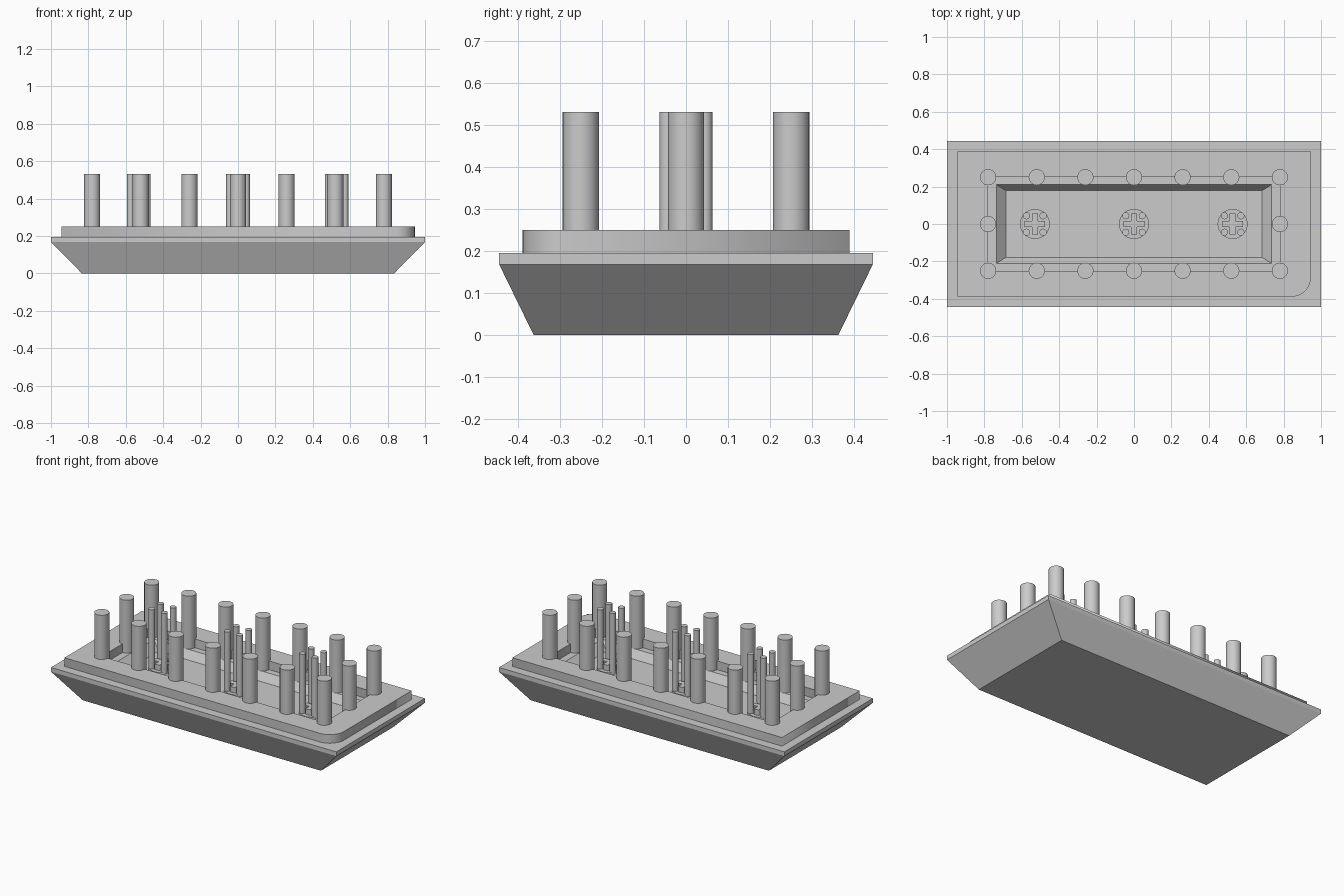
import bpy, bmesh, math

if "Cube" in bpy.data.objects:
    bpy.data.objects.remove(bpy.data.objects["Cube"], do_unlink=True)

grey = bpy.data.materials.new("plain_grey")
grey.use_nodes = True
grey.diffuse_color = (0.6, 0.6, 0.6, 1)
grey.node_tree.nodes["Principled BSDF"].inputs["Base Color"].default_value = grey.diffuse_color

FLOOR, LEDGE, RIM, TOP = 0.145, 0.195, 0.25, 0.53


def add_object(name, data):
    obj = bpy.data.objects.new(name, data)
    bpy.context.collection.objects.link(obj)
    data.materials.append(grey)
    return obj


def rectangle(hx, hy):
    return [(-hx, -hy), (hx, -hy), (hx, hy), (-hx, hy)]


def loft(name, levels):
    """Closed shell through a stack of centred rectangles (half x, half y, z)."""
    bm = bmesh.new()
    rings = [[bm.verts.new((x, y, z)) for x, y in rectangle(hx, hy)] for hx, hy, z in levels]
    for low, high in zip(rings, rings[1:]):
        for i in range(4):
            j = (i + 1) % 4
            bm.faces.new((low[i], low[j], high[j], high[i]))
    bm.faces.new(rings[0][::-1])
    bm.faces.new(rings[-1])
    mesh = bpy.data.meshes.new(name)
    bm.to_mesh(mesh)
    bm.free()
    return add_object(name, mesh)


def extrude_outline(name, outlines, z0, z1):
    """Flat filled outlines, inner ones becoming holes, extruded in z."""
    curve = bpy.data.curves.new(name + "_outline", "CURVE")
    curve.dimensions = "2D"
    curve.fill_mode = "BOTH"
    curve.extrude = (z1 - z0) / 2
    for points in outlines:
        spline = curve.splines.new("POLY")
        spline.points.add(len(points) - 1)
        for p, (x, y) in zip(spline.points, points):
            p.co = (x, y, 0, 1)
        spline.use_cyclic_u = True
    helper = bpy.data.objects.new(name + "_helper", curve)
    bpy.context.collection.objects.link(helper)
    bpy.context.view_layer.update()
    graph = bpy.context.evaluated_depsgraph_get()
    mesh = bpy.data.meshes.new_from_object(helper.evaluated_get(graph))
    bpy.data.objects.remove(helper, do_unlink=True)
    mesh.materials.clear()
    obj = add_object(name, mesh)
    obj.location.z = (z0 + z1) / 2
    return obj


def cylinder(name, x, y, radius, z0, z1, sides=32):
    bpy.ops.mesh.primitive_cylinder_add(vertices=sides, radius=radius, depth=z1 - z0,
                                        location=(x, y, (z0 + z1) / 2))
    obj = bpy.context.object
    obj.name = name
    obj.data.materials.append(grey)
    bpy.ops.object.shade_smooth_by_angle(angle=math.radians(35))
    return obj


# Tapered base with a sloping pocket in its top
loft("base", [(0.835, 0.362, 0), (1, 0.444, 0.168), (1, 0.444, LEDGE),
              (0.735, 0.21, LEDGE), (0.684, 0.178, FLOOR)])

# Raised frame with one rounded corner
hx, hy, r = 0.945, 0.388, 0.1
outer = [(-hx, -hy)]
for i in range(17):
    a = math.radians(-90 + 90 * i / 16)
    outer.append((hx - r + r * math.cos(a), -hy + r + r * math.sin(a)))
outer += [(hx, hy), (-hx, hy)]
frame = extrude_outline("raised_frame", [outer, rectangle(0.78, 0.25)], LEDGE, RIM)

# Columns around the frame opening
spots = [(0.26 * i, y) for i in range(-3, 4) for y in (-0.25, 0.25)]
spots += [(-0.78, 0), (0.78, 0)]
for x, y in spots:
    cylinder("column", x, y, 0.043, LEDGE, TOP)

# Pin clusters standing in the pocket
for cx in (-0.53, 0, 0.527):
    cylinder("cluster_disc", cx, 0, 0.08, FLOOR - 0.01, FLOOR + 0.01)
    a, b = 0.055, 0.016
    cross = [(-b, -a), (b, -a), (b, -b), (a, -b), (a, b), (b, b),
             (b, a), (-b, a), (-b, b), (-a, b), (-a, -b), (-b, -b)]
    key = extrude_outline("cluster_cross", [cross], FLOOR, LEDGE - 0.005)
    key.location.x = cx
    for sx in (-1, 1):
        for sy in (-1, 1):
            cylinder("cluster_pin", cx + sx * 0.044, sy * 0.044, 0.019, FLOOR, TOP, 20)
